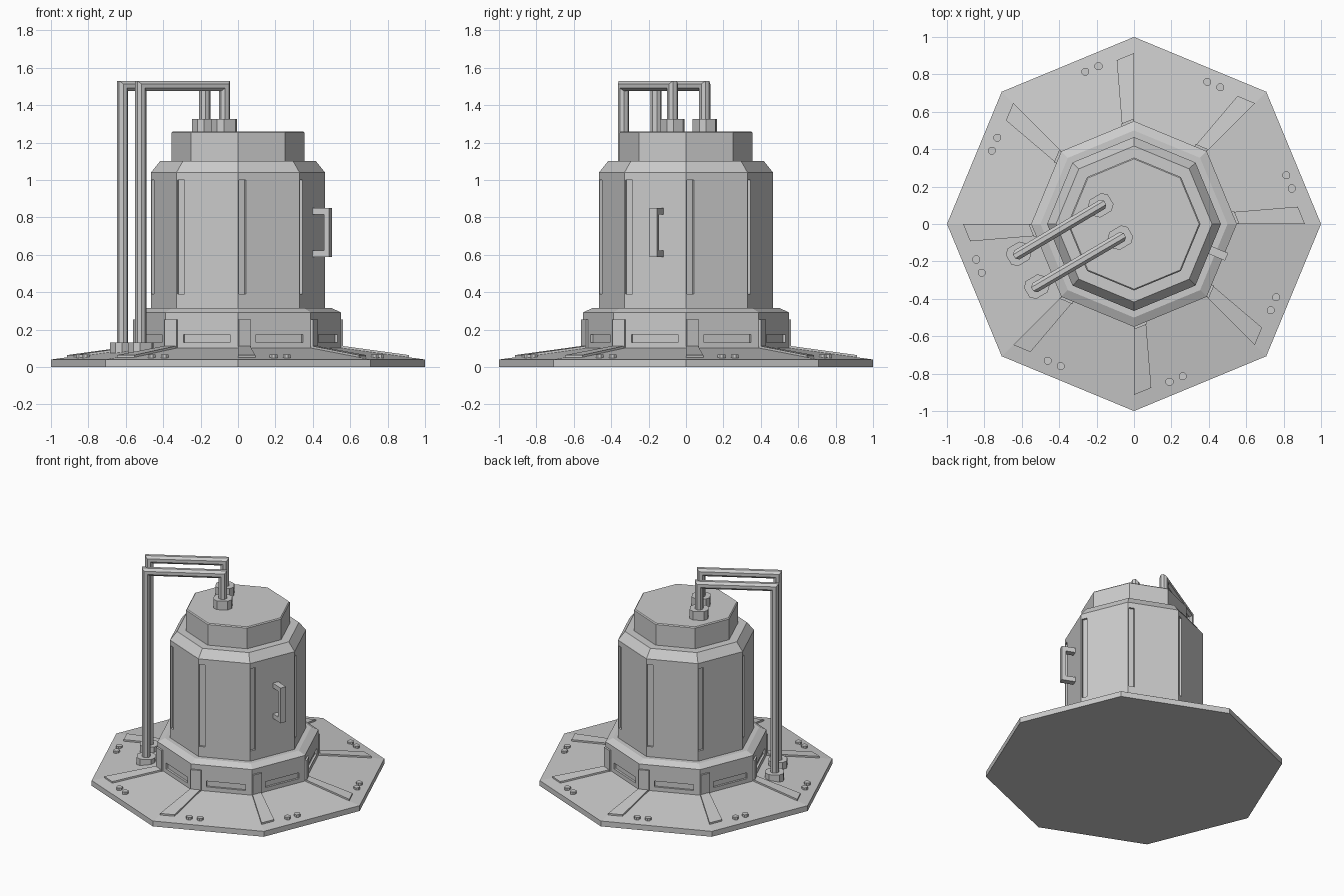
import bpy, bmesh
from math import cos, sin, pi, radians
from mathutils import Vector

if "Cube" in bpy.data.objects:
    bpy.data.objects.remove(bpy.data.objects["Cube"])

STEP = pi / 4


def loft(bm, rings):
    """Skin a list of equal-length point rings and cap both ends."""
    vs = [[bm.verts.new(p) for p in r] for r in rings]
    n = len(vs[0])
    for a, b in zip(vs, vs[1:]):
        for i in range(n):
            j = (i + 1) % n
            bm.faces.new((a[i], a[j], b[j], b[i]))
    bm.faces.new(vs[0][::-1])
    bm.faces.new(vs[-1])


def finish(bm, name):
    bmesh.ops.recalc_face_normals(bm, faces=bm.faces)
    me = bpy.data.meshes.new(name)
    bm.to_mesh(me)
    bm.free()
    ob = bpy.data.objects.new(name, me)
    bpy.context.collection.objects.link(ob)
    return ob


def octagon(r, z, turn=0.0, x=0.0, y=0.0):
    return [(x + r * cos(i * STEP + turn), y + r * sin(i * STEP + turn), z) for i in range(8)]


def turned(name, profile):
    bm = bmesh.new()
    loft(bm, [octagon(r, z) for r, z in profile])
    return finish(bm, name)


def on_face(k, r, t, d, z):
    """Point on octagon face k: t along it from its first corner, d outwards."""
    a = k * STEP
    n, u = a + STEP / 2, a + STEP / 2 + pi / 2
    return Vector((r * cos(a) + t * cos(u) + d * cos(n),
                   r * sin(a) + t * sin(u) + d * sin(n), z))


def face_box(bm, k, r, t0, t1, d0, d1, z0, z1):
    loft(bm, [[on_face(k, r, t, d, z) for t, d in ((t0, d0), (t0, d1), (t1, d1), (t1, d0))]
              for z in (z0, z1)])


def apron_z(r):
    return 0.04 + 0.137 * (1 - r)


# Sloped base plate, body and cap
turned("base_plate", [(1, 0), (1, 0.04), (0.53, apron_z(0.53))])
body = turned("body", [(0.55, 0.05), (0.55, 0.292), (0.5, 0.315), (0.465, 0.315),
                       (0.465, 1.04), (0.417, 1.1), (0.34, 1.1)])
turned("cap", [(0.355, 1.09), (0.355, 1.253), (0.348, 1.26)])

# Recessed slots in the body: tall seams above, horizontal vents below
bm = bmesh.new()
for k in range(8):
    face_box(bm, k, 0.465, 0.006, 0.045, -0.015, 0.02, 0.39, 1.0)
    face_box(bm, k, 0.55, 0.105, 0.375, -0.015, 0.02, 0.132, 0.175)
cutter = finish(bm, "slot_cutter")
cutter.hide_render = True
cutter.hide_viewport = True
mod = body.modifiers.new("slots", "BOOLEAN")
mod.operation = 'DIFFERENCE'
mod.solver = 'EXACT'
mod.object = cutter

# Corner brackets: upright tab plus a widening foot on the apron
bm = bmesh.new()
for k in range(8):
    face_box(bm, k, 0.55, 0, 0.07, -0.02, 0.013, 0.09, 0.255)
    foot = ((0.54, 0), (0.914, 0), (0.914, 0.1), (0.54, 0.068))
    loft(bm, [[on_face(k, r, t, 0, apron_z(r) + h) for r, t in foot] for h in (-0.005, 0.012)])
finish(bm, "corner_brackets")

# Pairs of bolts on every apron face
bm = bmesh.new()
for k in range(8):
    c, s = cos(k * STEP), sin(k * STEP)
    for px, py in ((0.815, 0.26), (0.843, 0.19)):
        x, y = px * c - py * s, px * s + py * c
        loft(bm, [octagon(0.022, z, STEP / 2, x, y) for z in (0.045, 0.067)])
finish(bm, "apron_bolts")

# Handle on the front right face
bm = bmesh.new()
mid = 0.465 * sin(STEP / 2) + 0.027
t0, t1 = mid - 0.022, mid + 0.022
outline = [(-0.01, 0.588), (0.095, 0.588), (0.095, 0.85), (-0.01, 0.85),
           (-0.01, 0.815), (0.065, 0.815), (0.065, 0.623), (-0.01, 0.623)]
loft(bm, [[on_face(7, 0.465, t, d, z) for d, z in outline] for t in (t0, t1)])
finish(bm, "handle")

# Two pipes from the cap down to the apron, with collars at both ends
S = Vector((0.861, 0.508, 0)).normalized()
N = Vector((-S.y, S.x, 0))
UP = Vector((0, 0, 1))


def pipe(name, inner, outer):
    a, b = Vector((*inner, 0)), Vector((*outer, 0))
    sec = [(0.03 * cos((i + 0.5) * STEP), 0.03 * sin((i + 0.5) * STEP)) for i in range(8)]
    zt = 1.502
    path = [(a, 1.25, 0, 1), (a, zt, 1, 1), (b, zt, 1, -1), (b, 0.08, 0, -1)]
    bm = bmesh.new()
    # c runs outwards at each bend, so the corners are mitred
    loft(bm, [[p + S * (c * side) + N * d + UP * (z + c * bend) for c, d in sec]
              for p, z, bend, side in path])
    finish(bm, name)
    bm = bmesh.new()
    hx, hy, ch = 0.062, 0.055, 0.026
    shape = [(hx, hy - ch), (hx - ch, hy), (ch - hx, hy), (-hx, hy - ch),
             (-hx, ch - hy), (ch - hx, -hy), (hx - ch, -hy), (hx, ch - hy)]
    for p, z0, z1 in ((a, 1.25, 1.325), (b, 0.072, 0.13)):
        loft(bm, [[p + S * x + N * y + UP * z for x, y in shape] for z in (z0, z1)])
    finish(bm, name + "_collars")


pipe("rear_pipe", (-0.178, 0.10), (-0.617, -0.16))
pipe("front_pipe", (-0.073, -0.073), (-0.52, -0.335))
